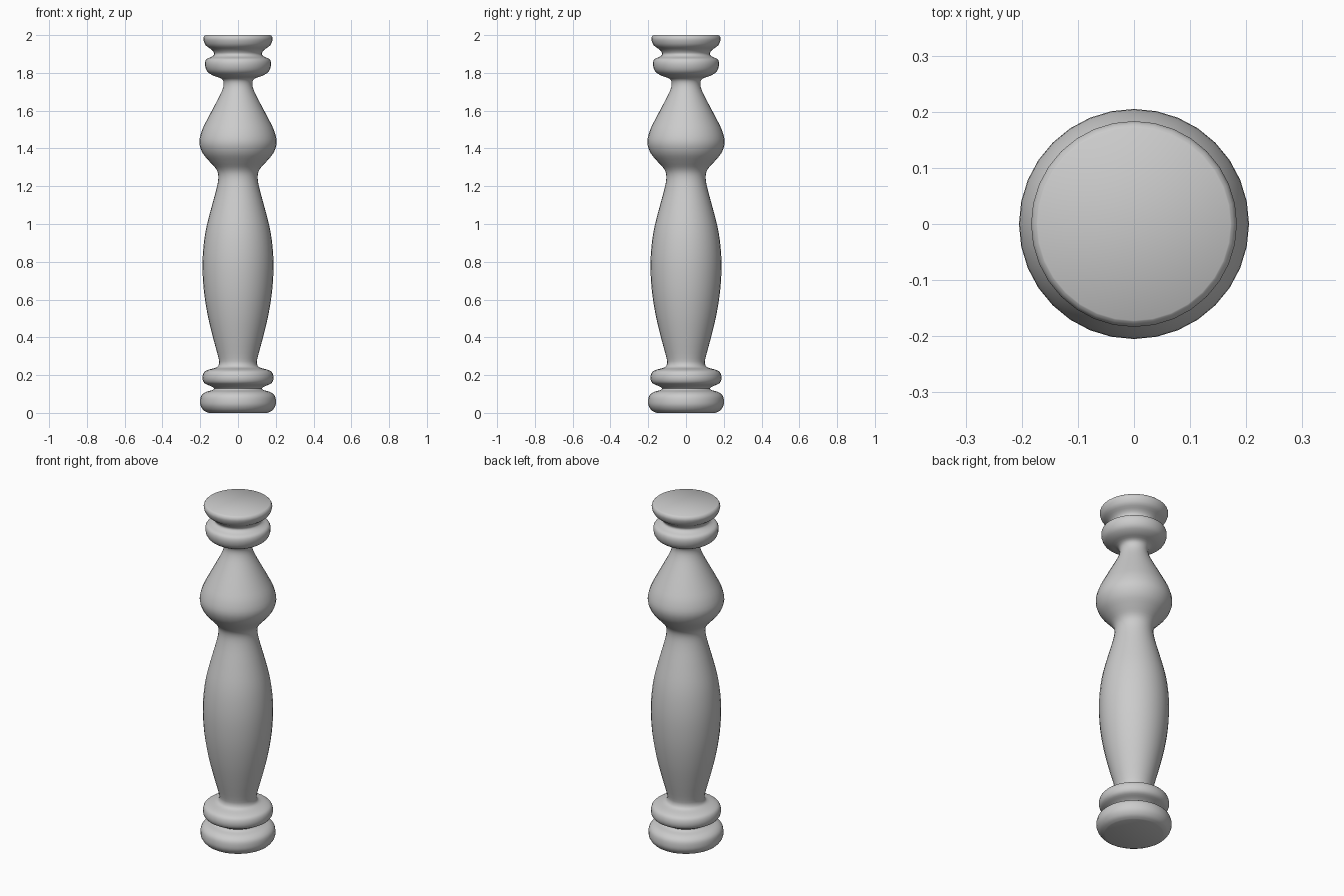
import bpy, bmesh, math
from mathutils import Vector

if "Cube" in bpy.data.objects:
    bpy.data.objects.remove(bpy.data.objects["Cube"])

SIDES = 32
# lathe profile (radius, height), bottom to top
profile = [
    (0.155, 0.0), (0.18, 0.012), (0.197, 0.035), (0.201, 0.06), (0.195, 0.09), (0.172, 0.11),
    (0.138, 0.12), (0.127, 0.13), (0.145, 0.142), (0.178, 0.158), (0.188, 0.185),
    (0.18, 0.215), (0.155, 0.229), (0.115, 0.24), (0.101, 0.258), (0.103, 0.29),
    (0.13, 0.39), (0.159, 0.51), (0.18, 0.64), (0.188, 0.77), (0.183, 0.88), (0.168, 0.98),
    (0.14, 1.09), (0.113, 1.19), (0.104, 1.25), (0.115, 1.29), (0.15, 1.33),
    (0.187, 1.375), (0.205, 1.43), (0.193, 1.49), (0.165, 1.55), (0.12, 1.635),
    (0.085, 1.705), (0.076, 1.745), (0.088, 1.77), (0.13, 1.785), (0.163, 1.808),
    (0.175, 1.843), (0.168, 1.872), (0.14, 1.885), (0.126, 1.9), (0.138, 1.921),
    (0.17, 1.945), (0.183, 1.975), (0.18, 1.992), (0.172, 2.0)]


def smooth_curve(pts, steps=3):
    """Catmull-Rom pass through the profile points."""
    p = [Vector(q) for q in pts]
    p = [p[0]] + p + [p[-1]]
    out = []
    for i in range(1, len(p) - 2):
        a, b, c, d = p[i - 1:i + 3]
        for s in range(steps):
            t = s / steps
            out.append(0.5 * (2 * b + (c - a) * t + (2 * a - 5 * b + 4 * c - d) * t * t
                              + (3 * b - a - 3 * c + d) * t ** 3))
    return out + [p[-1]]


# turned baluster: rings of the profile, bridged and capped
bm = bmesh.new()
rings = []
for r, z in smooth_curve(profile):
    rings.append([bm.verts.new((r * math.cos(2 * math.pi * k / SIDES),
                                r * math.sin(2 * math.pi * k / SIDES), z))
                  for k in range(SIDES)])
for lo, hi in zip(rings, rings[1:]):
    for k in range(SIDES):
        n = (k + 1) % SIDES
        bm.faces.new((lo[k], lo[n], hi[n], hi[k]))
bm.faces.new(rings[0][::-1])
bm.faces.new(rings[-1])

mesh = bpy.data.meshes.new("baluster")
bm.to_mesh(mesh)
bm.free()
baluster = bpy.data.objects.new("baluster", mesh)
bpy.context.collection.objects.link(baluster)
bpy.context.view_layer.objects.active = baluster
baluster.select_set(True)
bpy.ops.object.shade_smooth_by_angle(angle=math.radians(40))
